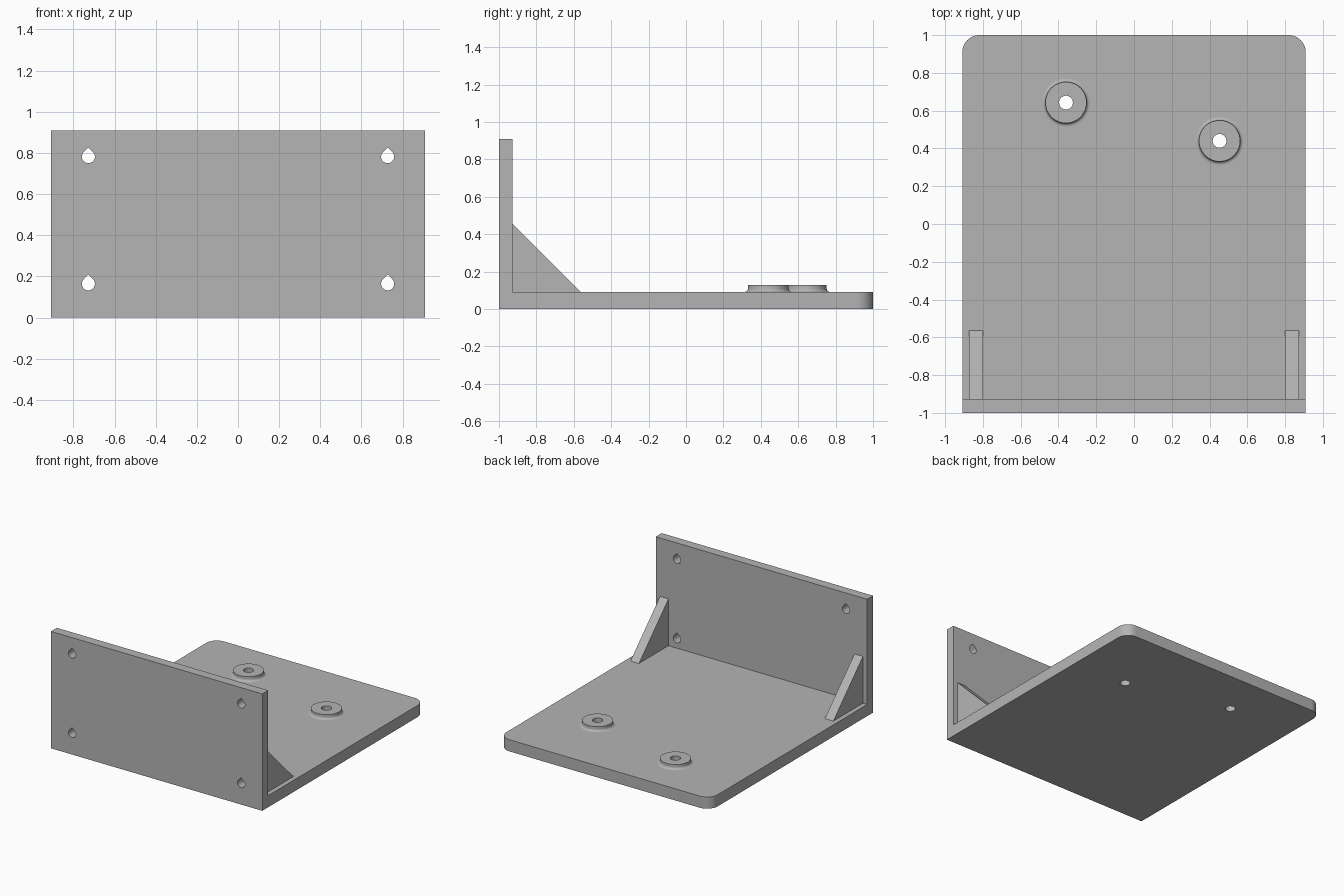
import bpy, bmesh
from math import sin, cos, pi, radians, sqrt
from mathutils import Vector

if "Cube" in bpy.data.objects:
    bpy.data.objects.remove(bpy.data.objects["Cube"], do_unlink=True)

MM = 2 / 110            # one drawing millimetre
W, D, H = 50 * MM, 1.0, 50 * MM
BASE, WALL = 5 * MM, 4 * MM
SEG = 48

grey = bpy.data.materials.new("plain grey")
grey.use_nodes = True
grey.diffuse_color = (0.46, 0.46, 0.46, 1)
grey.node_tree.nodes["Principled BSDF"].inputs["Base Color"].default_value = grey.diffuse_color


def finish(name, bm):
    bmesh.ops.recalc_face_normals(bm, faces=bm.faces[:])
    mesh = bpy.data.meshes.new(name)
    bm.to_mesh(mesh)
    bm.free()
    mesh.materials.append(grey)
    obj = bpy.data.objects.new(name, mesh)
    bpy.context.collection.objects.link(obj)
    return obj


def prism(points, offset):
    """Extrude a closed 3D outline along an offset."""
    bm = bmesh.new()
    face = bm.faces.new([bm.verts.new(p) for p in points])
    ext = bmesh.ops.extrude_face_region(bm, geom=[face])
    moved = [v for v in ext["geom"] if isinstance(v, bmesh.types.BMVert)]
    bmesh.ops.translate(bm, verts=moved, vec=Vector(offset))
    return bm


def select_only(obj):
    bpy.ops.object.select_all(action='DESELECT')
    obj.select_set(True)
    bpy.context.view_layer.objects.active = obj


def smooth(obj):
    select_only(obj)
    bpy.ops.object.shade_smooth_by_angle(angle=radians(30))


def cut(obj, cutter):
    cutter.hide_render = True
    mod = obj.modifiers.new("hole", 'BOOLEAN')
    mod.operation, mod.solver, mod.object = 'DIFFERENCE', 'EXACT', cutter
    select_only(obj)
    bpy.ops.object.modifier_apply(modifier=mod.name)
    bpy.data.objects.remove(cutter, do_unlink=True)


# Base plate and upright wall as one L section, rear corners rounded
section = [(-D, 0), (D, 0), (D, BASE), (-D + WALL, BASE), (-D + WALL, H), (-D, H)]
bm = prism([(-W, y, z) for y, z in section], (2 * W, 0, 0))
corners = [e for e in bm.edges
           if all(v.co.y > D - 0.01 for v in e.verts)
           and abs(e.verts[0].co.z - e.verts[1].co.z) > 0.01]
bmesh.ops.bevel(bm, geom=corners, offset=BASE, segments=12, profile=0.5, affect='EDGES')
bracket = finish("bracket", bm)

# Teardrop screw holes through the wall
r = 1.75 * MM
drop = [(r * cos(a), r * sin(a)) for a in
        (radians(45 - 270 * i / 36) for i in range(37))] + [(0, r * sqrt(2))]
for x in (-40 * MM, 40 * MM):
    for z in (9 * MM, 43 * MM):
        outline = [(x + u, -D - 0.05, z + v) for u, v in drop]
        cut(bracket, finish("teardrop_cutter", prism(outline, (0, WALL + 0.1, 0))))

# Bolt holes through the base, each with a filleted raised ring
hole, rim, fillet, top = 2 * MM, 6 * MM, MM, 7 * MM
profile = [(hole, BASE), (hole, top), (rim, top)]
profile += [(rim + fillet * (1 - cos(t)), BASE + fillet * (1 - sin(t)))
            for t in (i * pi / 12 for i in range(7))]
for name, x, y in (("left_boss", 0.453, 0.44), ("right_boss", -0.36, 0.643)):
    circle = [(x + hole * cos(2 * pi * i / SEG), y + hole * sin(2 * pi * i / SEG), -0.05)
              for i in range(SEG)]
    cut(bracket, finish("bolt_cutter", prism(circle, (0, 0, BASE + 0.1))))
    bm = bmesh.new()
    verts = [bm.verts.new((rad, 0, z)) for rad, z in profile]
    edges = [bm.edges.new(pair) for pair in zip(verts, verts[1:])]
    bmesh.ops.spin(bm, geom=verts + edges, cent=(0, 0, 0), axis=(0, 0, 1),
                   angle=2 * pi, steps=SEG)
    bmesh.ops.remove_doubles(bm, verts=bm.verts[:], dist=0.0001)
    boss = finish(name, bm)
    # Open shell: make sure the top faces up
    if max(boss.data.polygons, key=lambda p: p.center.z).normal.z < 0:
        boss.data.flip_normals()
    boss.location = (x, y, 0)
    smooth(boss)
smooth(bracket)

# Triangular gussets between wall and base
leg, back = 20 * MM, -D + WALL
for name, x in (("left_gusset", 44 * MM), ("right_gusset", -48 * MM)):
    tri = [(x, back, BASE), (x, back + leg, BASE), (x, back, BASE + leg)]
    finish(name, prism(tri, (4 * MM, 0, 0)))
